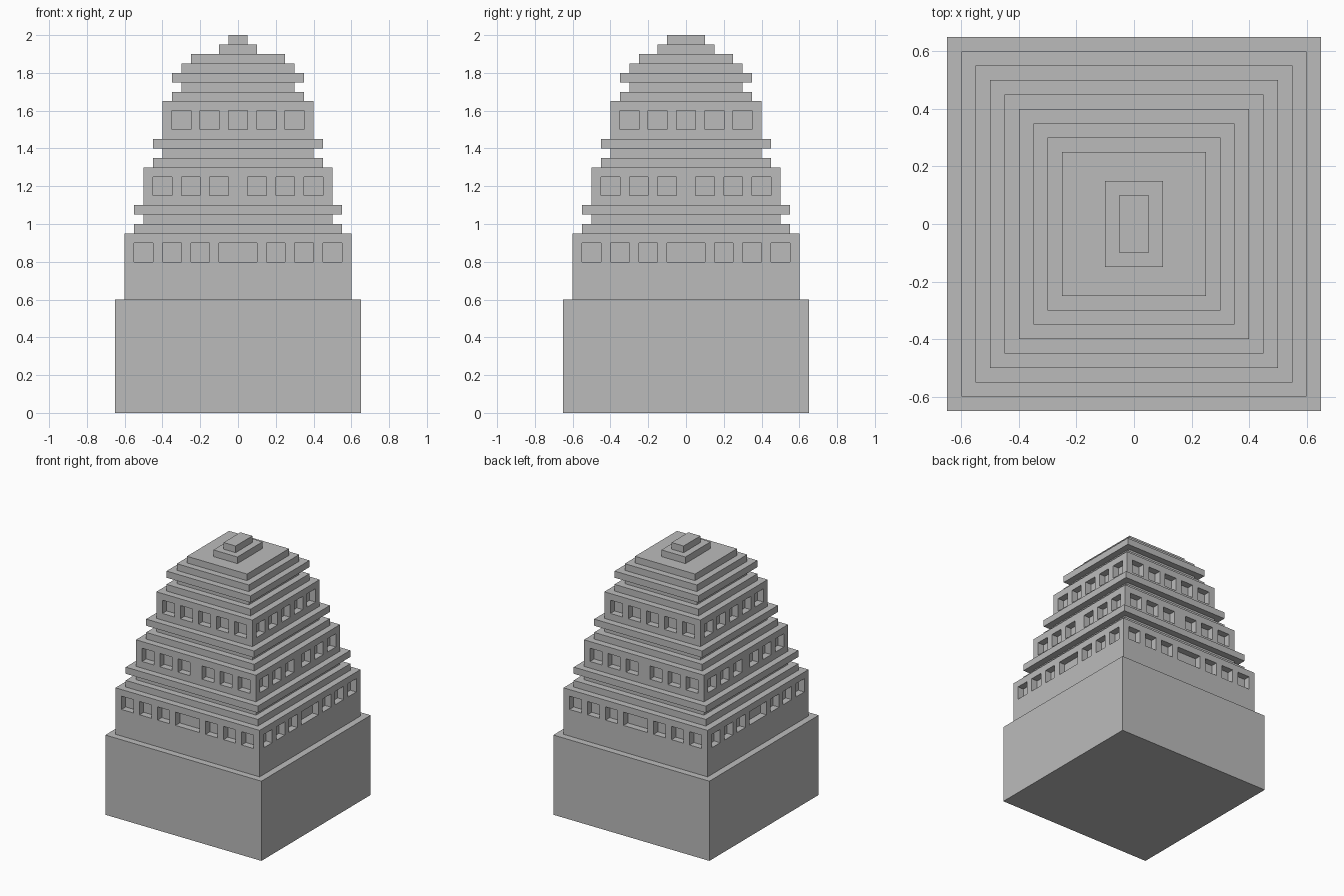
import bpy
import bmesh
from math import pi
from mathutils import Matrix, Vector

cube = bpy.data.objects.get("Cube")
if cube:
    bpy.data.objects.remove(cube, do_unlink=True)

# One plain stone colour
stone = bpy.data.materials.new("grey_stone")
stone.use_nodes = True
STONE = (0.5, 0.5, 0.5, 1)
stone.diffuse_color = STONE
stone.node_tree.nodes["Principled BSDF"].inputs["Base Color"].default_value = STONE

RECESS = 0.05


def finish(name, bm):
    mesh = bpy.data.meshes.new(name)
    bm.to_mesh(mesh)
    bm.free()
    mesh.materials.append(stone)
    obj = bpy.data.objects.new(name, mesh)
    bpy.context.scene.collection.objects.link(obj)


def slab(name, half_x, half_y, bottom, top):
    """Plain rectangular block."""
    bm = bmesh.new()
    size = Matrix.Diagonal((2 * half_x, 2 * half_y, top - bottom, 1))
    place = Matrix.Translation((0, 0, (bottom + top) / 2))
    bmesh.ops.create_cube(bm, size=1, matrix=place @ size)
    finish(name, bm)


def window_storey(name, half, bottom, top, sill, head, windows):
    """Square block whose four walls carry the same row of recessed windows."""
    bm = bmesh.new()
    columns = [-half] + [x for span in windows for x in span] + [half]
    rows = [bottom, sill, head, top]
    outer = []

    for side in range(4):
        turn = Matrix.Rotation(side * pi / 2, 3, "Z")

        def vert(u, z, depth=0):
            return bm.verts.new(turn @ Vector((u, depth - half, z)))

        for row, (z0, z1) in enumerate(zip(rows, rows[1:])):
            for col, (u0, u1) in enumerate(zip(columns, columns[1:])):
                corners = [(u0, z0), (u1, z0), (u1, z1), (u0, z1)]
                rim = [vert(u, z) for u, z in corners]
                outer += rim
                if row == 1 and col % 2:
                    # Recessed window: back panel and four reveals
                    back = [vert(u, z, RECESS) for u, z in corners]
                    bm.faces.new(back)
                    for i in range(4):
                        j = (i + 1) % 4
                        bm.faces.new((rim[i], rim[j], back[j], back[i]))
                else:
                    bm.faces.new(rim)

    # Join the wall panels, then close the top and bottom
    bmesh.ops.remove_doubles(bm, verts=outer, dist=0.0001)
    for z in (bottom, top):
        edges = [e for e in bm.edges if e.is_boundary
                 and all(abs(v.co.z - z) < 0.001 for v in e.verts)]
        bmesh.ops.contextual_create(bm, geom=edges)
    for face in bm.faces:
        if len(face.verts) > 4:
            face.normal_update()
            up = face.calc_center_median().z > (bottom + top) / 2
            if (face.normal.z > 0) != up:
                face.normal_flip()
    finish(name, bm)


def spans(starts, width=0.1):
    """Window spans mirrored about the wall centre, left to right."""
    right = [(s, s + width) for s in starts]
    return [(-b, -a) for a, b in reversed(right)] + right


# Base block
slab("base", 0.65, 0.65, 0, 0.6)

# Storeys with windows
wide = spans([0.15, 0.3, 0.45])
wide.insert(3, (-0.1, 0.1))
window_storey("lower_storey", 0.6, 0.6, 0.95, 0.8, 0.9, wide)
window_storey("middle_storey", 0.5, 1.1, 1.3, 1.15, 1.25, spans([0.05, 0.2, 0.35]))
narrow = spans([0.1, 0.25])
narrow.insert(2, (-0.05, 0.05))
window_storey("upper_storey", 0.4, 1.45, 1.65, 1.5, 1.6, narrow)

# Stepped cornices: ledge, neck and ledge above each storey
for level, (half, z) in {"lower": (0.55, 0.95), "middle": (0.45, 1.3),
                         "upper": (0.35, 1.65)}.items():
    for i, (part, inset) in enumerate([("ledge", 0), ("neck", 0.05), ("cornice", 0)]):
        h = half - inset
        slab(f"{level}_{part}", h, h, z + i * 0.05, z + (i + 1) * 0.05)

# Roof steps and crown
roof = [("roof_step", 0.3, 0.3), ("roof_top", 0.25, 0.25),
        ("crown_base", 0.1, 0.15), ("crown", 0.05, 0.1)]
for i, (name, hx, hy) in enumerate(roof):
    z = 1.8 + i * 0.05
    slab(name, hx, hy, z, z + 0.05)
